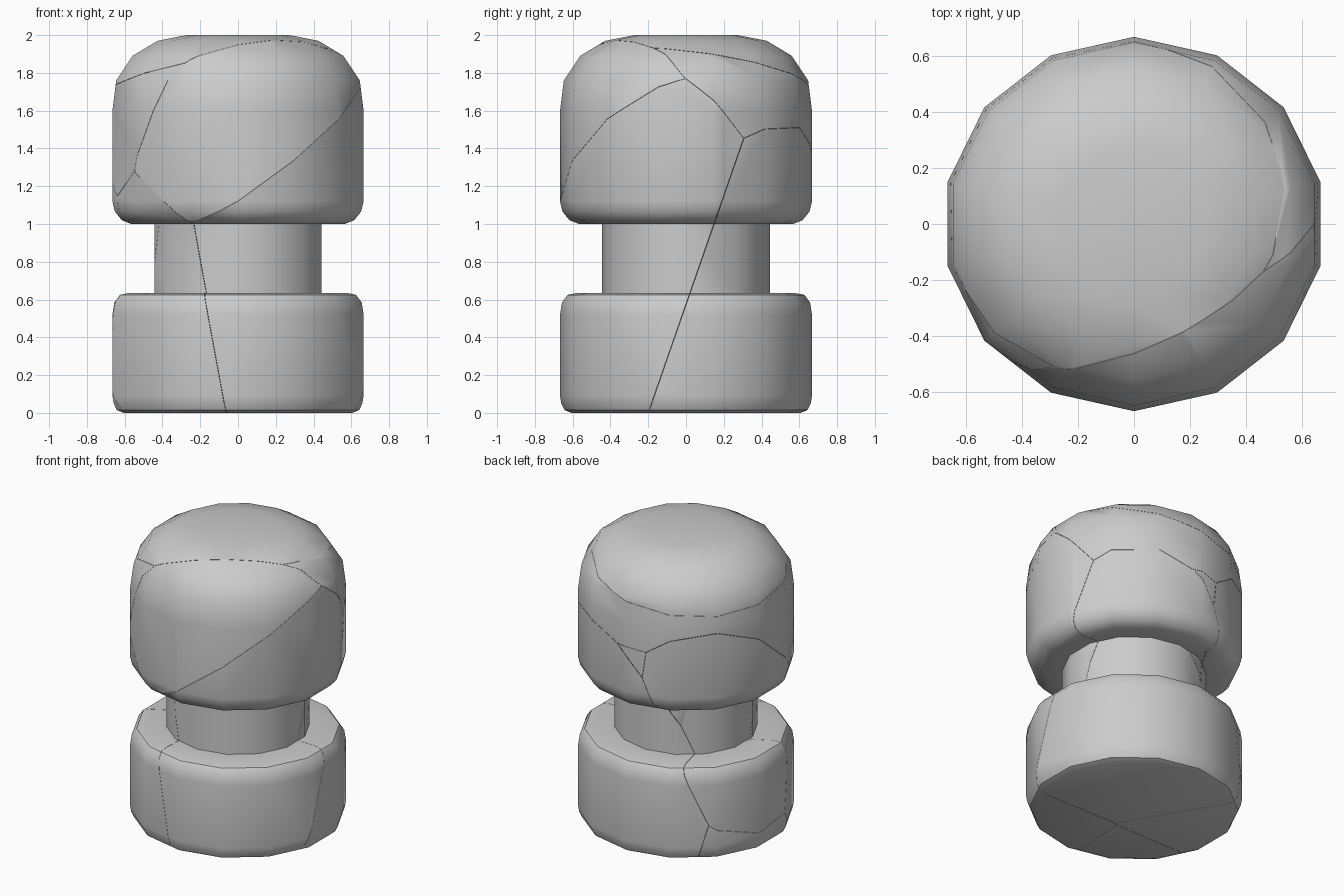
import bpy, bmesh, math
from mathutils import Vector

if "Cube" in bpy.data.objects:
    bpy.data.objects.remove(bpy.data.objects["Cube"])

SIDES, RX, RY, GAP = 14, 0.682, 0.667, 0.0008

# Lathe profile: (radius as a fraction of the widest part, height)
PROFILE = [(0.91, 0.0), (0.965, 0.015), (0.99, 0.05), (1.0, 0.09),
           (1.0, 0.52), (0.985, 0.585), (0.94, 0.625), (0.86, 0.636), (0.665, 0.636),
           (0.665, 1.0), (0.85, 1.0), (0.925, 1.02), (0.98, 1.065), (1.0, 1.12),
           (1.0, 1.6), (0.97, 1.76), (0.84, 1.89), (0.64, 1.97), (0.41, 2.0)]

# Fracture pieces: seed point and weight of each cell
CELLS = {
    "top_piece":         ((-0.15, 0.04, 1.98), 0.0),
    "front_piece":       ((0.12, -0.42, 1.44), 0.0),
    "right_piece":       ((0.25, -0.35, 1.24), 0.0),
    "left_piece":        ((-0.09, -0.01, 1.63), 0.0),
    "lower_left_piece":  ((-0.07, -0.33, 1.18), 0.231),
    "back_right_piece":  ((0.25, 0.455, 0.96), 0.21),
    "upper_back_piece":  ((-0.07, 0.10, 1.28), 0.156),
    "back_left_piece":   ((-0.42, 0.31, 1.24), 0.25),
    "base_left_piece":   ((-0.07, 0.26, 0.85), 0.69),
}


def lathe():
    """The whole pillar as one closed solid."""
    bm = bmesh.new()
    rings = []
    for r, z in PROFILE:
        ring = []
        for i in range(SIDES):
            a = math.pi / 2 + math.tau * i / SIDES
            ring.append(bm.verts.new((RX * r * math.cos(a), RY * r * math.sin(a), z)))
        rings.append(ring)
    for lo, hi in zip(rings, rings[1:]):
        for i in range(SIDES):
            j = (i + 1) % SIDES
            bm.faces.new((lo[i], lo[j], hi[j], hi[i]))
    bm.faces.new(rings[0][::-1])
    bm.faces.new(rings[-1])
    return bm


def carve(name):
    """Cut the solid down to one fracture cell and cap the cuts."""
    bm = lathe()
    s, w = Vector(CELLS[name][0]), CELLS[name][1]
    for other, (seed, w2) in CELLS.items():
        if other == name or not bm.faces:
            continue
        q = Vector(seed)
        n = q - s
        d = (q.length_squared - s.length_squared + w2 - w) / 2
        co = n * (d / n.length_squared) - n.normalized() * GAP
        bmesh.ops.bisect_plane(bm, geom=bm.verts[:] + bm.edges[:] + bm.faces[:],
                               dist=1e-5, plane_co=co, plane_no=n, clear_outer=True)
        bmesh.ops.holes_fill(bm, edges=[e for e in bm.edges if e.is_boundary], sides=0)
    if bm.faces:
        bmesh.ops.recalc_face_normals(bm, faces=bm.faces[:])
        mesh = bpy.data.meshes.new(name)
        bm.to_mesh(mesh)
        obj = bpy.data.objects.new(name, mesh)
        bpy.context.collection.objects.link(obj)
        bpy.ops.object.select_all(action='DESELECT')
        obj.select_set(True)
        bpy.context.view_layer.objects.active = obj
        bpy.ops.object.shade_smooth_by_angle(angle=math.radians(40))
    bm.free()


# Broken pillar pieces
for cell in CELLS:
    carve(cell)
